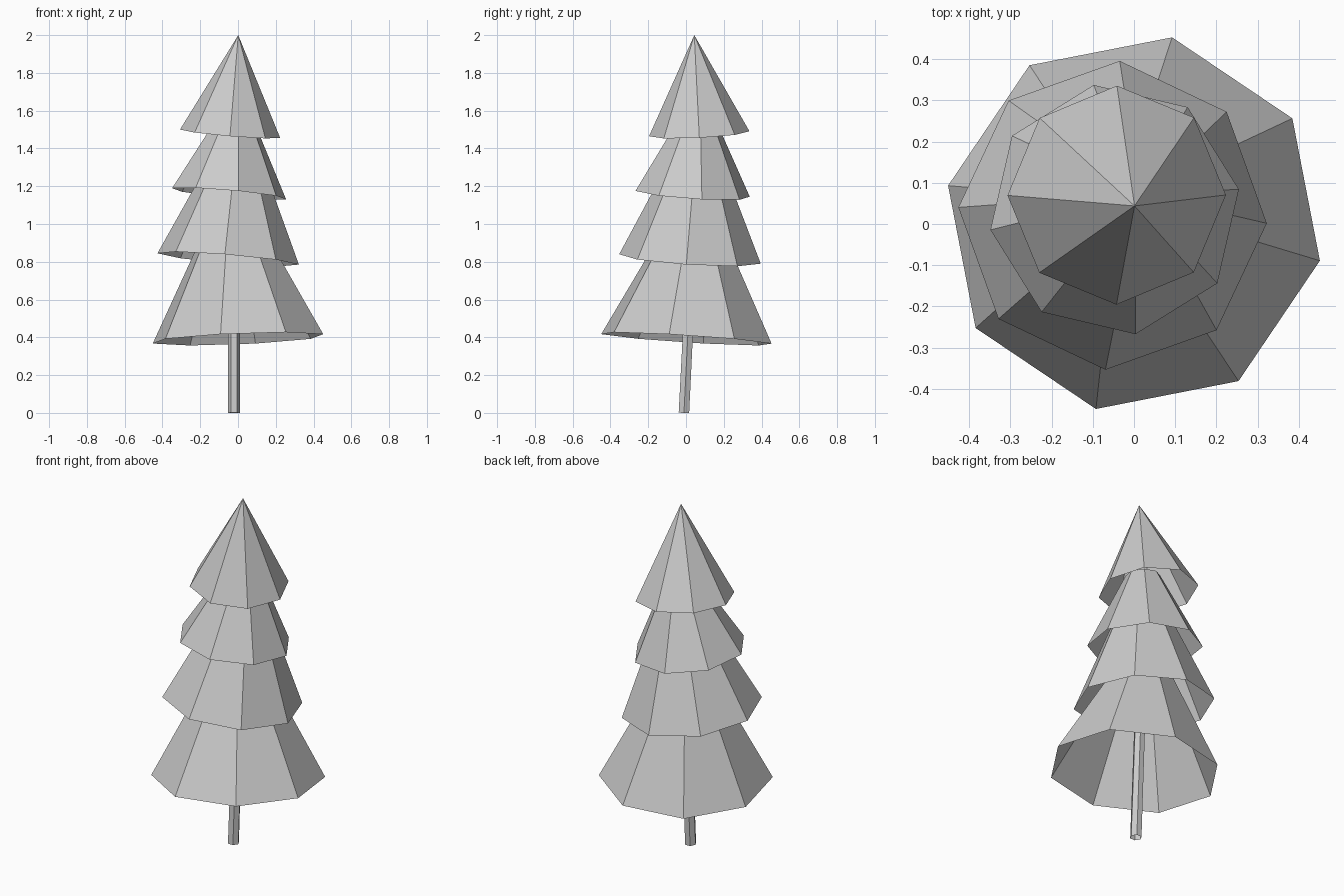
import bpy, bmesh
from math import cos, sin, radians, tau
from mathutils import Vector

if "Cube" in bpy.data.objects:
    bpy.data.objects.remove(bpy.data.objects["Cube"])


def tube(name, sides, base, axis, r0, r1, turn):
    """Open faceted cone or frustum, leaning along axis from its base centre."""
    base, axis = Vector(base), Vector(axis)
    tilt = Vector((0, 0, 1)).rotation_difference(axis)
    bm = bmesh.new()
    rings = []
    for centre, r in ((base, r0), (base + axis, r1)):
        angles = [radians(turn) + tau * i / sides for i in range(sides)]
        rings.append([bm.verts.new(centre + tilt @ Vector((r * cos(a), r * sin(a), 0)))
                      for a in angles])
    low, high = rings
    for i in range(sides):
        j = (i + 1) % sides
        bm.faces.new((low[i], low[j], high[j], high[i]))
    bmesh.ops.remove_doubles(bm, verts=bm.verts[:], dist=1e-5)
    mesh = bpy.data.meshes.new(name)
    bm.to_mesh(mesh)
    bm.free()
    obj = bpy.data.objects.new(name, mesh)
    bpy.context.collection.objects.link(obj)
    return obj


# Slim leaning trunk, ending inside the lower branches
tube("trunk", 6, (-0.022, -0.011, 0), (0.002, 0.045, 0.9), 0.032, 0.03, 0)

# Branch skirts: base centre, lean per unit height, full cone height, kept part, radius, turn
tiers = [
    ("branches_bottom", (0, 0.002, 0.392), (-0.042, 0.064), 0.88, 0.62, 0.461, -11.5),
    ("branches_lower", (-0.052, 0.021, 0.815), (0.083, 0.063), 0.82, 0.57, 0.376, -2.8),
    ("branches_upper", (-0.047, 0.035, 1.160), (0.088, 0.065), 0.58, 0.70, 0.307, 9.4),
    ("branches_top", (-0.042, 0.070, 1.478), (0.083, -0.05), 0.522, 1.0, 0.266, 0),
]
for name, base, lean, height, keep, radius, turn in tiers:
    axis = Vector((lean[0], lean[1], 1)) * height * keep
    tube(name, 8, base, axis, radius, radius * (1 - keep), turn)
